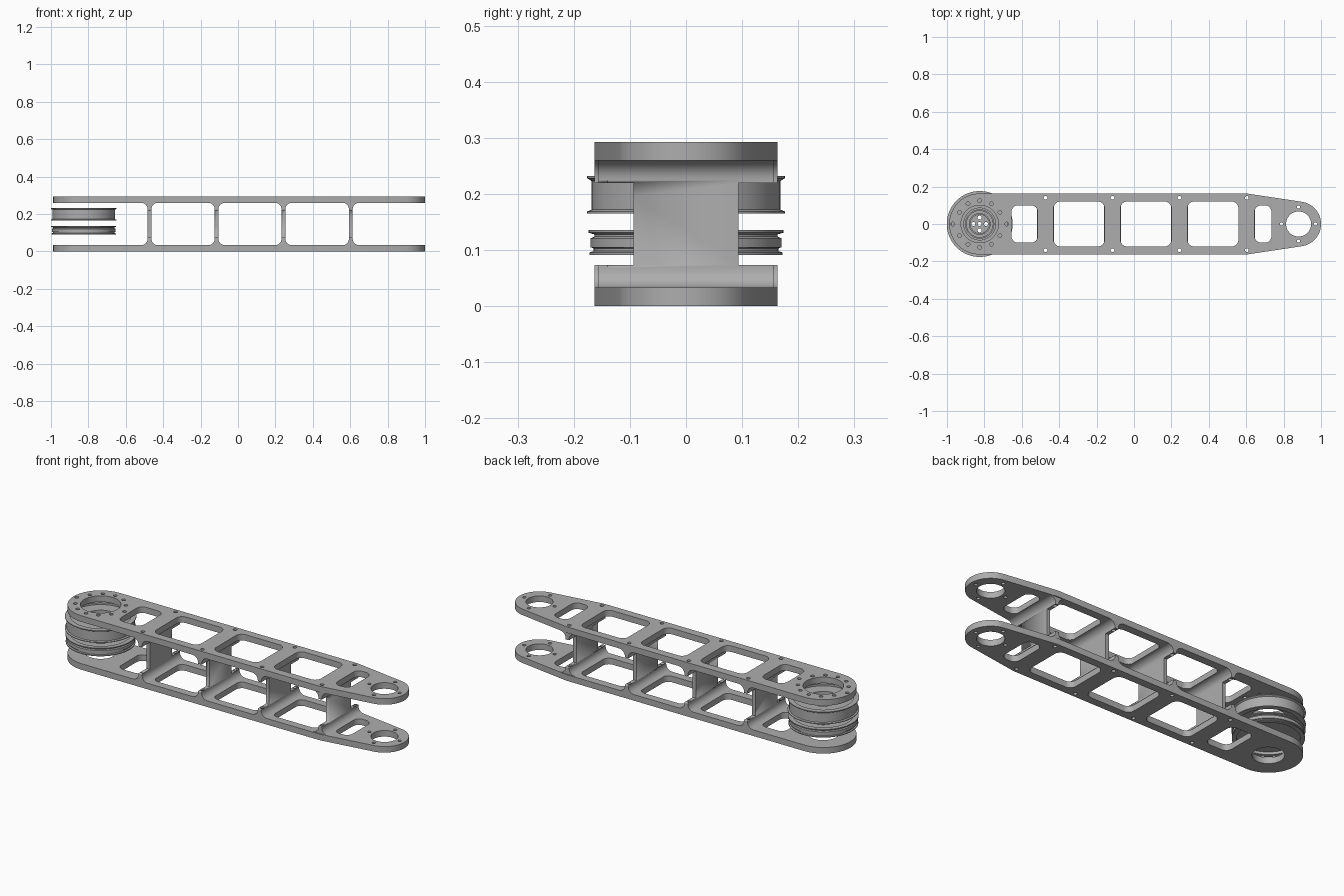
import bpy, bmesh, math
from mathutils import Matrix, Vector

cube = bpy.data.objects.get("Cube")
if cube:
    bpy.data.objects.remove(cube, do_unlink=True)

GREY = (0.42, 0.42, 0.42, 1)
metal = bpy.data.materials.new("machined grey metal")
metal.use_nodes = True
metal.diffuse_color = GREY
metal.node_tree.nodes["Principled BSDF"].inputs["Base Color"].default_value = GREY

HEIGHT, THICK, HALF = 0.293, 0.033, 0.163
PIVOT, TIP, TIP_R = -0.825, 0.88, 0.12
BRIDGES = (-0.473, -0.115, 0.243, 0.603)


def arc(cx, cy, r, a0, a1, n=8):
    angles = [math.radians(a0 + (a1 - a0) * i / n) for i in range(n + 1)]
    return [(cx + r * math.cos(a), cy + r * math.sin(a)) for a in angles]


def circle(cx, cy, r, n=20):
    return arc(cx, cy, r, 0, 360, n)[:-1]


def window(x0, x1, h, r=0.035):
    return (arc(x1 - r, h - r, r, 0, 90) + arc(x0 + r, h - r, r, 90, 180)
            + arc(x0 + r, r - h, r, 180, 270) + arc(x1 - r, r - h, r, 270, 360))


def finish(name, bm):
    mesh = bpy.data.meshes.new(name)
    bmesh.ops.recalc_face_normals(bm, faces=bm.faces)
    bm.to_mesh(mesh)
    bm.free()
    mesh.materials.append(metal)
    obj = bpy.data.objects.new(name, mesh)
    bpy.context.collection.objects.link(obj)
    bpy.ops.object.select_all(action='DESELECT')
    obj.select_set(True)
    bpy.context.view_layer.objects.active = obj
    bpy.ops.object.shade_smooth_by_angle(angle=math.radians(30))
    return obj


def prism(name, loops, low, high, turn=Matrix()):
    """Fill nested outlines and extrude them from low to high."""
    curve = bpy.data.curves.new(name, 'CURVE')
    curve.dimensions, curve.fill_mode = '2D', 'BOTH'
    curve.extrude = (high - low) / 2
    for loop in loops:
        spline = curve.splines.new('POLY')
        spline.points.add(len(loop) - 1)
        for point, (x, y) in zip(spline.points, loop):
            point.co = (x, y, 0, 1)
        spline.use_cyclic_u = True
    temp = bpy.data.objects.new(name + " outline", curve)
    bpy.context.collection.objects.link(temp)
    mesh = temp.evaluated_get(bpy.context.evaluated_depsgraph_get()).to_mesh()
    bm = bmesh.new()
    bm.from_mesh(mesh)
    bpy.data.objects.remove(temp, do_unlink=True)
    bmesh.ops.remove_doubles(bm, verts=bm.verts, dist=0.00005)
    bm.transform(turn @ Matrix.Translation((0, 0, (low + high) / 2)))
    return finish(name, bm)


def lathe(name, profile, steps=96):
    """Spin a closed (radius, height) profile around the pivot axis."""
    bm = bmesh.new()
    verts = [bm.verts.new((r, 0, z)) for r, z in profile]
    edges = [bm.edges.new((verts[i - 1], verts[i])) for i in range(len(verts))]
    bmesh.ops.spin(bm, geom=verts + edges, cent=(0, 0, 0), axis=(0, 0, 1),
                   angle=math.tau, steps=steps, use_merge=True)
    bmesh.ops.remove_doubles(bm, verts=bm.verts, dist=0.00005)
    bm.transform(Matrix.Translation((PIVOT, 0, 0)))
    return finish(name, bm)


def cut(obj, cutter):
    mod = obj.modifiers.new("cut", 'BOOLEAN')
    mod.operation, mod.solver, mod.object = 'DIFFERENCE', 'EXACT', cutter
    bpy.context.view_layer.objects.active = obj
    bpy.ops.object.modifier_apply(modifier=mod.name)


# Side plates: round pivot end, straight sides, taper to a round tip
reach = TIP - BRIDGES[-1]
lean = math.degrees(math.atan2(HALF, reach)
                    + math.acos(TIP_R / math.hypot(HALF, reach)))
tangent = 180 - lean
outline = (arc(PIVOT, 0, HALF, 90, 270, 40) + [(BRIDGES[-1], -HALF)]
           + arc(TIP, 0, TIP_R, -tangent, tangent, 36) + [(BRIDGES[-1], HALF)])
windows = [window(-0.655, -0.515, 0.1), window(0.645, 0.735, 0.1)]
windows += [window(x + 0.043, x + 0.315, 0.12) for x in BRIDGES[:3]]
bolts = [circle(x, y, 0.01) for x in BRIDGES for y in (-0.14, 0.14)]
tip_holes = [circle(TIP, 0, 0.067, 48)]
tip_holes += [circle(TIP + dx * 0.091, dy * 0.091, 0.009)
              for dx, dy in ((1, 0), (0, 1), (-1, 0), (0, -1))]
ring_holes = []
for k in range(12):
    r = 0.144 if k % 6 == 0 else 0.125
    a = math.tau * k / 12
    ring_holes.append(circle(PIVOT + r * math.cos(a), r * math.sin(a), 0.01))
shared = [outline] + windows + bolts + tip_holes
prism("bottom_plate", shared + [circle(PIVOT, 0, 0.077, 48)], 0, THICK)
prism("top_plate", shared + ring_holes + [circle(PIVOT, 0, 0.1, 64)],
      HEIGHT - THICK, HEIGHT)

# Cross webs: filleted I profile, notched at the sides and drilled for bolts
FILLET, WEB = 0.035, 0.01
low, high = THICK, HEIGHT - THICK
upright = Matrix.Rotation(math.pi / 2, 4, 'X')
drill = prism("bolt_cutter", bolts, -0.1, 0.4)
notches = [prism("notch_cutter", [[(-0.9, low + 0.04), (0.9, low + 0.04),
                                   (0.9, high - 0.04), (-0.9, high - 0.04)]],
                 a, b, upright) for a, b in ((-0.3, -0.094), (0.094, 0.3))]
for i, x in enumerate(BRIDGES):
    off = WEB + FILLET
    profile = (arc(x + off, low + FILLET, FILLET, 270, 180)
               + arc(x + off, high - FILLET, FILLET, 180, 90)
               + arc(x - off, high - FILLET, FILLET, 90, 0)
               + arc(x - off, low + FILLET, FILLET, 0, -90))
    half = HALF if i < 3 else 0.157
    web = prism("cross_web_%d" % (i + 1), [profile], -half, half, upright)
    for cutter in notches + [drill]:
        cut(web, cutter)
for cutter in notches + [drill]:
    bpy.data.objects.remove(cutter, do_unlink=True)

# Upper pulley: flanged drum, open below
lathe("upper_pulley", [
    (0.176, 0.165), (0.176, 0.169), (0.168, 0.172), (0.168, 0.223),
    (0.176, 0.228), (0.176, 0.232), (0.15, 0.232), (0.15, 0.222),
    (0.085, 0.222), (0.085, 0.205), (0.15, 0.205), (0.15, 0.165)])

# Lower pulley: double groove rim, drilled web and two raised rings
lathe("lower_pulley_rim", [
    (0.172, 0.091), (0.172, 0.096), (0.165, 0.098), (0.165, 0.103),
    (0.17, 0.105), (0.17, 0.121), (0.163, 0.124), (0.163, 0.128),
    (0.174, 0.131), (0.174, 0.136), (0.15, 0.136), (0.15, 0.091)])
hub_holes = [circle(PIVOT, 0, 0.011)]
hub_holes += [circle(PIVOT + dx * 0.034, dy * 0.034, 0.011)
              for dx, dy in ((1, 0), (0, 1), (-1, 0), (0, -1))]
prism("lower_pulley_web", [circle(PIVOT, 0, 0.152, 96)] + hub_holes, 0.105, 0.117)
for name, r in (("hub_ring", 0.05), ("bearing_ring", 0.07)):
    lathe(name, [(r, 0.116), (r + 0.008, 0.116), (r + 0.008, 0.13), (r, 0.13)])
